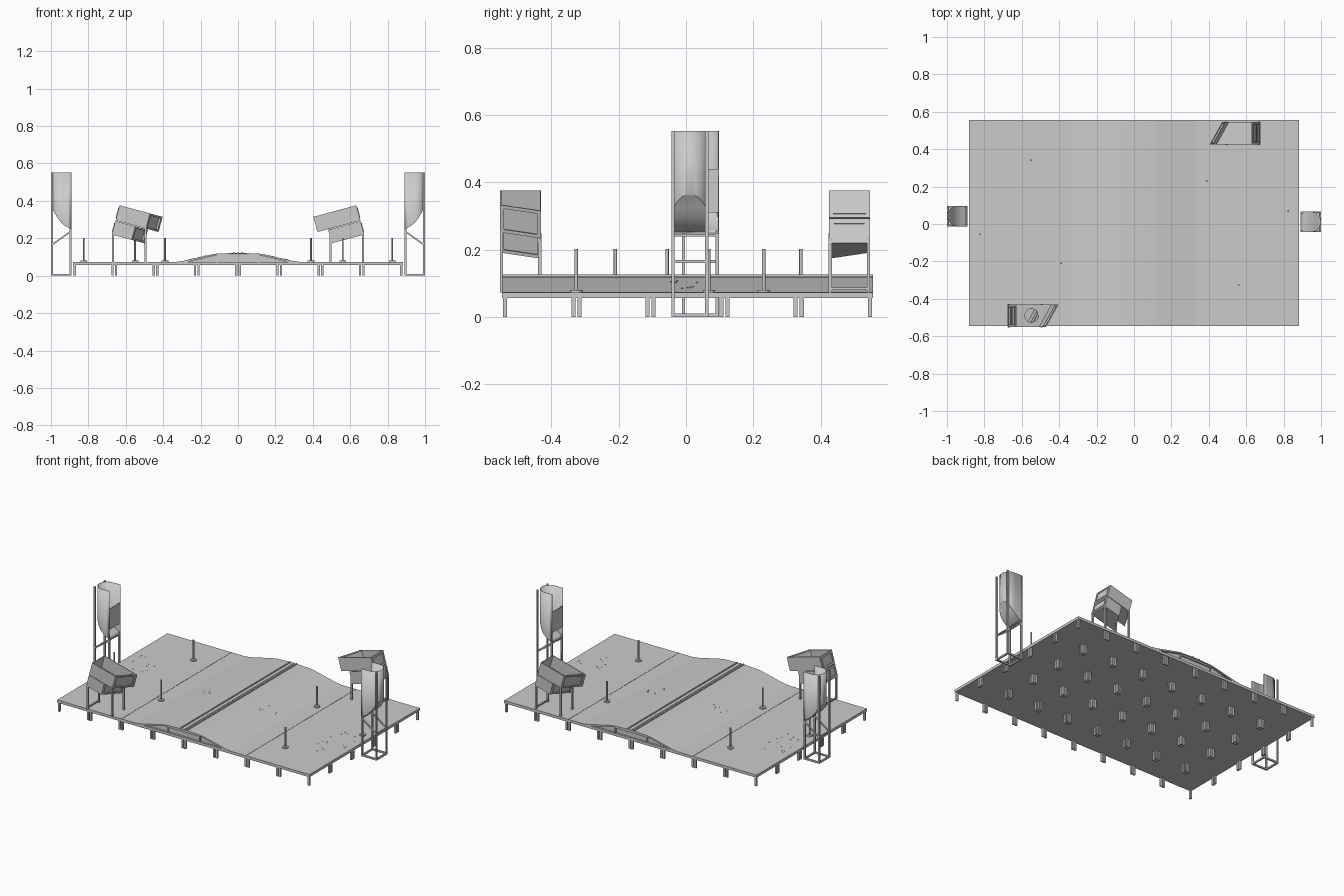
import bpy, bmesh, math, random
from mathutils import Matrix, Vector

if "Cube" in bpy.data.objects:
    bpy.data.objects.remove(bpy.data.objects["Cube"])

random.seed(4)
I = Matrix.Identity(4)


def finish(name, bm, M=I, smooth=False):
    bm.transform(M)
    bmesh.ops.recalc_face_normals(bm, faces=bm.faces)
    me = bpy.data.meshes.new(name)
    bm.to_mesh(me)
    bm.free()
    ob = bpy.data.objects.new(name, me)
    bpy.context.collection.objects.link(ob)
    if smooth:
        bpy.context.view_layer.objects.active = ob
        ob.select_set(True)
        bpy.ops.object.shade_smooth_by_angle(angle=math.radians(35))
        ob.select_set(False)
    return ob


def box(bm, x0, x1, y0, y1, z0, z1):
    m = Matrix.Translation(((x0 + x1) / 2, (y0 + y1) / 2, (z0 + z1) / 2))
    m = m @ Matrix.Diagonal((abs(x1 - x0), abs(y1 - y0), abs(z1 - z0), 1))
    bmesh.ops.create_cube(bm, size=1, matrix=m)


def bar(bm, p, q, w):
    p, q = Vector(p), Vector(q)
    d = q - p
    m = Matrix.Translation((p + q) / 2) @ d.to_track_quat('Z', 'Y').to_matrix().to_4x4()
    bmesh.ops.create_cube(bm, size=1, matrix=m @ Matrix.Diagonal((w, w, d.length, 1)))


def cyl(bm, x, y, z0, z1, r, n=24):
    bmesh.ops.create_cone(bm, cap_ends=True, segments=n, radius1=r, radius2=r, depth=z1 - z0,
                          matrix=Matrix.Translation((x, y, (z0 + z1) / 2)))


def prism(bm, pts, a, b, axis='z'):
    # extrude a polygon: (x, y) along z, or (x, z) along y
    put = (lambda p, t: (p[0], p[1], t)) if axis == 'z' else (lambda p, t: (p[0], t, p[1]))
    lo = [bm.verts.new(put(p, a)) for p in pts]
    hi = [bm.verts.new(put(p, b)) for p in pts]
    bm.faces.new(lo)
    bm.faces.new(hi[::-1])
    n = len(pts)
    for i in range(n):
        bm.faces.new((lo[i], lo[(i + 1) % n], hi[(i + 1) % n], hi[i]))


X0, Y0, Y1 = 0.882, -0.546, 0.555

# deck
bm = bmesh.new()
box(bm, -X0, X0, Y0, Y1, 0.056, 0.073)
finish("deck", bm)

# deck legs: four per module, 8 x 5 modules
bm = bmesh.new()
dx, dy = 2 * X0 / 8, (Y1 - Y0) / 5
for i in range(8):
    for j in range(5):
        for u in (0.009, dx - 0.009):
            for v in (0.009, dy - 0.009):
                x, y = -X0 + i * dx + u, Y0 + j * dy + v
                box(bm, x - 0.006, x + 0.006, y - 0.006, y + 0.006, 0, 0.057)
finish("deck_legs", bm)

# central hump: skin over a recessed core
half = [(0.33, 0.074), (0.29, 0.08), (0.15, 0.112), (0.115, 0.118), (0.04, 0.121)]
top = [(-x, z) for x, z in half] + [(x, z) for x, z in half[::-1]]
under = [(x * 0.93, max(z - 0.006, 0.0725)) for x, z in top[::-1]]
bm = bmesh.new()
prism(bm, top + under, Y0, Y1, 'y')
finish("hump_skin", bm, smooth=True)
bm = bmesh.new()
prism(bm, [(x, z - 0.001) for x, z in under], Y0 + 0.012, Y1 - 0.012, 'y')
for y in (Y0 + 0.004, Y1 - 0.014):
    for x in (-0.115, 0.107):
        box(bm, x, x + 0.008, y, y + 0.01, 0.072, 0.113)
    box(bm, -0.107, 0.107, y, y + 0.01, 0.104, 0.114)
finish("hump_core", bm)

# ridge rails along the hump, and seam strips on the deck
bm = bmesh.new()
for x in (-0.026, 0.018):
    box(bm, x, x + 0.008, Y0, Y1, 0.118, 0.126)
box(bm, -0.006, 0.006, Y0, Y1, 0.118, 0.1235)
finish("ridge_rails", bm)
bm = bmesh.new()
for x in (-0.435, 0.435):
    box(bm, x - 0.003, x + 0.003, Y0, Y1, 0.072, 0.0745)
finish("seam_strips", bm)

# scattered studs on deck and slopes
bm = bmesh.new()
for s in (-1, 1):
    for k in range(28):
        x, y = s * random.uniform(0.68, 0.84), -s * 0.11 + random.uniform(-0.15, 0.15)
        cyl(bm, x, y, 0.072, 0.0745, 0.0025, 6)
    for k in range(8):
        x, y = random.uniform(0.17, 0.27), random.uniform(-0.05, 0.045)
        z = 0.08 + (0.29 - x) / 0.14 * 0.032
        cyl(bm, s * x, y, z - 0.003, z + 0.002, 0.0025, 6)
finish("studs", bm)

# marker poles on round feet
bm = bmesh.new()
for x, y in ((-0.55, 0.341), (0.39, 0.231), (0.825, 0.068), (-0.825, -0.056), (-0.39, -0.21), (0.56, -0.326)):
    cyl(bm, x, y, 0.072, 0.081, 0.018)
    cyl(bm, x, y, 0.08, 0.202, 0.0048, 16)
finish("marker_poles", bm, smooth=True)


# hopper tower: local x runs from the inner side (0) to the outer side (0.11)
CURVE = [(0.0, 0.248), (0.03, 0.262), (0.055, 0.283), (0.075, 0.308), (0.092, 0.338), (0.11, 0.365)]


def chute_z(a):
    for (a0, z0), (a1, z1) in zip(CURVE, CURVE[1:]):
        if a <= a1 + 1e-6:
            return z0 + (z1 - z0) * (a - a0) / (a1 - a0)
    return CURVE[-1][1]


def tower(tag, M):
    R = 0.055
    half_plan = [(0.0, R), (0.02, R), (0.04, R)]
    half_plan += [(R + R * math.sin(t * math.pi / 20), R * math.cos(t * math.pi / 20)) for t in range(11)]
    # U-shaped wall with a curved chute floor
    bm = bmesh.new()
    rows = []
    for a, w in half_plan[:-1]:
        rows.append([bm.verts.new((a, y, z)) for y, z in
                     ((-w, 0.553), (-w, chute_z(a)), (w, chute_z(a)), (w, 0.553))])
    tip_t, tip_b = bm.verts.new((0.11, 0, 0.553)), bm.verts.new((0.11, 0, chute_z(0.11)))
    for r, q in zip(rows, rows[1:]):
        for k in range(3):
            bm.faces.new((r[k], r[k + 1], q[k + 1], q[k]))
    e = rows[-1]
    bm.faces.new((e[0], e[1], tip_b, tip_t))
    bm.faces.new((e[2], e[3], tip_t, tip_b))
    bm.faces.new((e[1], e[2], tip_b))
    ob = finish(tag + "_hopper_shell", bm, M, True)
    mod = ob.modifiers.new("thickness", 'SOLIDIFY')
    mod.thickness = 0.003
    # inner gate panel, posts, base ring and braces
    bm = bmesh.new()
    box(bm, 0, 0.004, -0.053, 0.053, 0.31, 0.44)
    finish(tag + "_gate_panel", bm, M)
    bm = bmesh.new()
    w = 0.01
    for s in (-1, 1):
        y = s * (R - w / 2)
        bar(bm, (w / 2, y, 0), (w / 2, y, 0.255), w)
        bar(bm, (0.11 - w / 2, y, 0), (0.11 - w / 2, y, 0.553), w)
        bar(bm, (w, y, 0.005), (0.11 - w, y, 0.005), w)
        bar(bm, (w / 2, y, 0.236), (0.105, y, 0.165), 0.008)
    for x in (w / 2, 0.11 - w / 2):
        bar(bm, (x, -R + w, 0.005), (x, R - w, 0.005), w)
    bar(bm, (0.105, -R + w, 0.165), (0.105, R - w, 0.165), 0.008)
    bar(bm, (0.005, -R + w, 0.243), (0.005, R - w, 0.243), 0.008)
    finish(tag + "_tower_frame", bm, M)


tower("right", Matrix.Translation((0.89, 0.0115, 0)))
tower("left", Matrix.Translation((-0.89, 0.0425, 0)) @ Matrix.Rotation(math.pi, 4, 'Z'))


# corner goal: two stacked slant-ended trays, tilted 15 degrees, on four legs
def goal(tag, M):
    T = M @ Matrix.Translation((-0.675, -0.552, 0.22)) @ Matrix.Rotation(math.radians(15), 4, 'Y')
    D, t, S = 0.122, 0.004, 0.07

    def tray(name, length, z0, z1, hole):
        n = length - S                       # near side is shorter than far side
        k = S / D
        bm = bmesh.new()
        prism(bm, [(0, 0), (n, 0), (length, D), (0, D)], z0, z0 + t)
        floor = finish(tag + name + "_floor", bm, T)
        if hole:
            c = bmesh.new()
            cyl(c, 0.11, 0.062, z0 - 0.02, z0 + 0.02, 0.037, 32)
            cut = finish(tag + name + "_hole_cutter", c, T)
            cut.hide_render = True
            cut.hide_set(True)
            b = floor.modifiers.new("hole", 'BOOLEAN')
            b.operation, b.object, b.solver = 'DIFFERENCE', cut, 'EXACT'
        bm = bmesh.new()
        box(bm, 0, t, 0, D, z0, z1)
        prism(bm, [(0, 0), (n, 0), (n + k * t, t), (0, t)], z0, z1)
        prism(bm, [(0, D - t), (length - k * t, D - t), (length, D), (0, D)], z0, z1)
        # raised panel border on the back wall
        for y in (0.012, D - 0.016):
            box(bm, -0.003, 0, y, y + 0.004, z0 + 0.014, z1 - 0.014)
        for z in (z0 + 0.012, z1 - 0.016):
            box(bm, -0.003, 0, 0.012, D - 0.012, z, z + 0.004)

        # framed opening on the slanted end
        def strip(ya, yb, za, zb, back=0.0, th=0.006):
            xa, xb = n + k * ya - back, n + k * yb - back
            prism(bm, [(xa - th, ya), (xa, ya), (xb, yb), (xb - th, yb)], za, zb)
        strip(0, 0.012, z0, z1)
        strip(D - 0.012, D, z0, z1)
        strip(0, D, z0, z0 + 0.01)
        strip(0, D, z1 - 0.01, z1)
        strip(t, D - t, z0 + t, z1 - 0.004, 0.014, 0.003)
        finish(tag + name + "_walls", bm, T)

    tray("_upper_tray", 0.238, 0.078, 0.162, True)
    tray("_lower_tray", 0.18, 0.0, 0.075, False)
    # legs and floor bars
    bm = bmesh.new()
    ya, yb = -0.548, -0.434
    for y in (ya, yb):
        bar(bm, (-0.668, y, 0.073), (-0.668, y, 0.235), 0.01)
        bar(bm, (-0.495, y, 0.073), (-0.495, y, 0.25 if y == yb else 0.262), 0.01)
    bar(bm, (-0.668, ya, 0.084), (-0.668, yb, 0.084), 0.008)
    finish(tag + "_goal_legs", bm, M)


goal("front", I)
goal("back", Matrix.Translation((0, -0.006, 0)) @ Matrix.Rotation(math.pi, 4, 'Z'))
